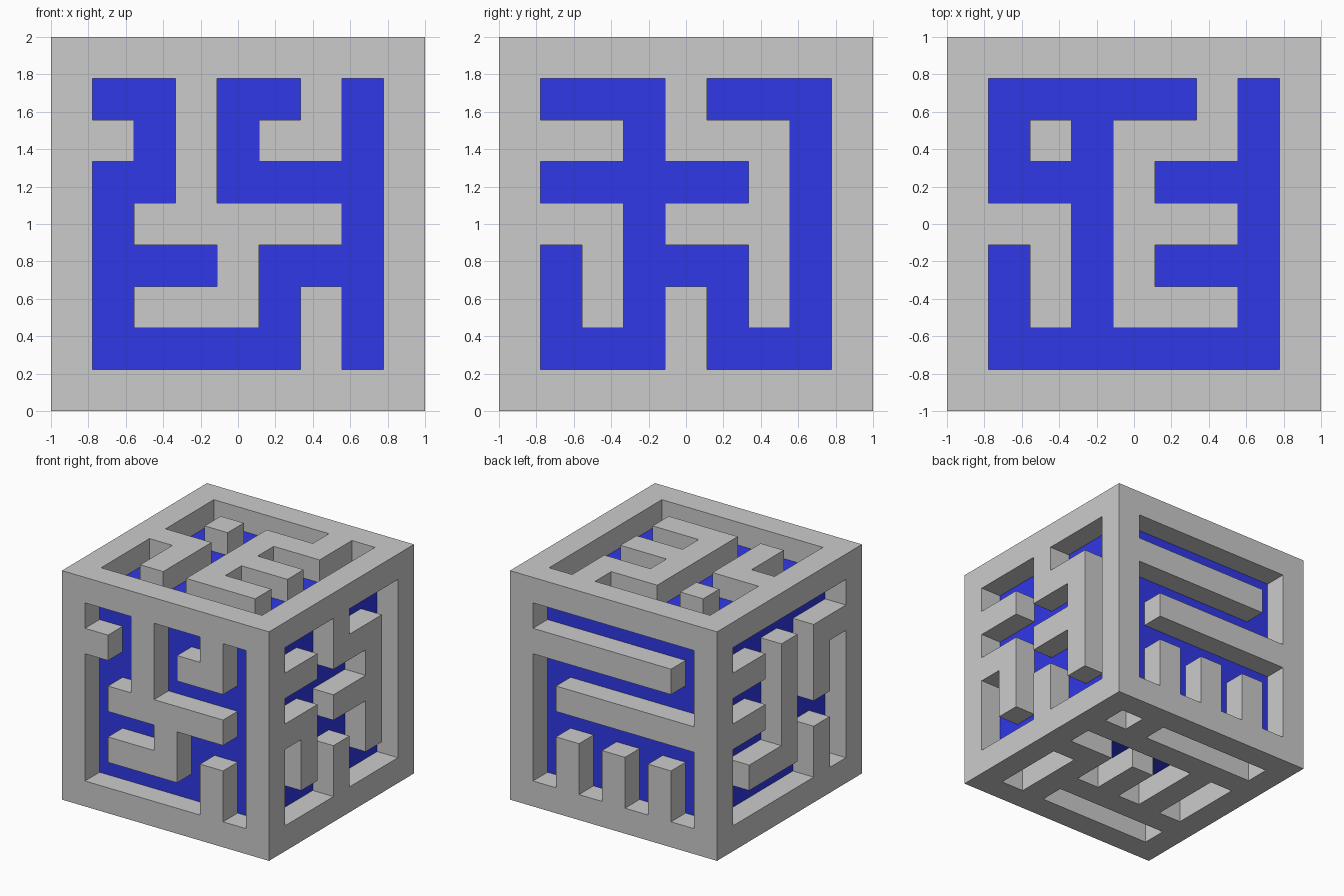
import bpy, bmesh
from mathutils import Vector

if "Cube" in bpy.data.objects:
    bpy.data.objects.remove(bpy.data.objects["Cube"])

N = 9                # cells per side, including the frame
CELL = 2 / N
DEPTH = 0.2          # wall height above the blue core
X, Y, Z = Vector((1, 0, 0)), Vector((0, 1, 0)), Vector((0, 0, 1))

# Each panel: right direction, down direction, inner 7x7 maze (# is wall, . is channel)
PANELS = {
    "front": (X, -Z, "..#..#. #.#.##. ..#.... .#####. ...#... .###.#. .....#."),
    "right": (Y, -Z, "...#... ##.###. .....#. ##.###. .#...#. .#.#.#. ...#..."),
    "back": (-X, -Z, "....... ######. ....... .###### ....... .#.#.#. .#.#.#."),
    "left": (-Y, -Z, "....... ##.#.## ...#.#. ##.#.#. ...#... .###.#. .....#."),
    "top": (X, -Y, ".....#. .#.###. ...#... ##.###. .#.#... .#.###. ......."),
    "bottom": (-X, -Y, ".#..... ####### .....#. ##.#.#. .#.#.#. .###### .#....."),
}


def make_object(name, bm):
    bmesh.ops.recalc_face_normals(bm, faces=bm.faces)
    mesh = bpy.data.meshes.new(name)
    bm.to_mesh(mesh)
    bm.free()
    obj = bpy.data.objects.new(name, mesh)
    bpy.context.collection.objects.link(obj)
    return obj


def add_panel(bm, u, v, maze):
    n = v.cross(u)
    rows = ["#" * N] + ["#" + r + "#" for r in maze.split()] + ["#" * N]

    def point(c, r, h):
        return bm.verts.new(u * (c * CELL - 1) + v * (r * CELL - 1) + n * h + Z)

    def side(a, b):
        bm.faces.new([point(*a, 1), point(*b, 1), point(*b, 1 - DEPTH), point(*a, 1 - DEPTH)])

    for r in range(N):
        for c in range(N):
            corners = [(c, r), (c, r + 1), (c + 1, r + 1), (c + 1, r)]
            if rows[r][c] == "#":
                # wall top
                bm.faces.new([point(*p, 1) for p in corners])
            else:
                # channel sides wherever the neighbour is a wall
                steps = [(-1, 0), (0, 1), (1, 0), (0, -1)]
                for k, (dc, dr) in enumerate(steps):
                    if rows[r + dr][c + dc] == "#":
                        side(corners[k], corners[(k + 1) % 4])


# Grey maze shell, all six panels welded together
bm = bmesh.new()
for u, v, maze in PANELS.values():
    add_panel(bm, u, v, maze)
bmesh.ops.remove_doubles(bm, verts=bm.verts, dist=1e-4)
make_object("maze_walls", bm)

# Blue core forming the channel floors
bm = bmesh.new()
bmesh.ops.create_cube(bm, size=2 - 2 * DEPTH)
bmesh.ops.translate(bm, verts=bm.verts, vec=Z)
core = make_object("core", bm)
blue = bpy.data.materials.new("blue")
blue.diffuse_color = (0.03, 0.04, 0.8, 1)
blue.use_nodes = True
blue.node_tree.nodes["Principled BSDF"].inputs["Base Color"].default_value = blue.diffuse_color
core.data.materials.append(blue)
